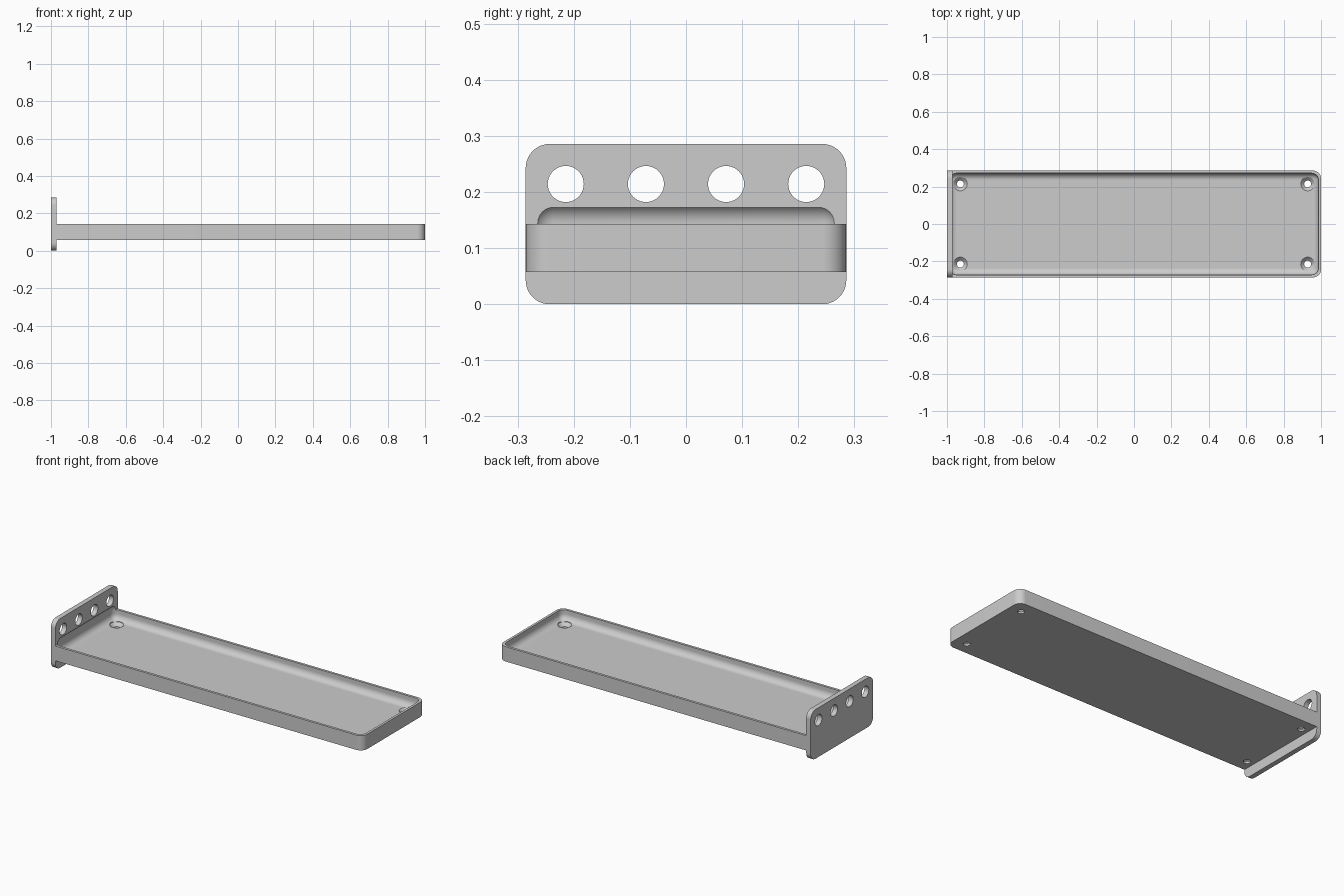
import bpy, bmesh, math
from mathutils import Matrix, Vector

if "Cube" in bpy.data.objects:
    bpy.data.objects.remove(bpy.data.objects["Cube"])

S = 1 / 70          # millimetres to scene units

grey = bpy.data.materials.new("light_grey")
grey.diffuse_color = (0.604, 0.604, 0.604, 1)
grey.use_nodes = True
grey.node_tree.nodes["Principled BSDF"].inputs["Base Color"].default_value = grey.diffuse_color


def make(name, bm):
    bmesh.ops.recalc_face_normals(bm, faces=bm.faces)
    bm.transform(Matrix.Scale(S, 4))
    me = bpy.data.meshes.new(name)
    bm.to_mesh(me)
    bm.free()
    me.materials.append(grey)
    ob = bpy.data.objects.new(name, me)
    bpy.context.collection.objects.link(ob)
    return ob


def box(name, lo, hi, radius, pick, segments=10):
    """Box between two corners, rounding the edges chosen by pick(midpoint, direction)."""
    bm = bmesh.new()
    lo, hi = Vector(lo), Vector(hi)
    bmesh.ops.create_cube(bm, size=1)
    for v in bm.verts:
        v.co = Vector(hi[i] if v.co[i] > 0 else lo[i] for i in range(3))
    edges = [e for e in bm.edges
             if pick((e.verts[0].co + e.verts[1].co) / 2,
                     (e.verts[1].co - e.verts[0].co).normalized())]
    bmesh.ops.bevel(bm, geom=edges, offset=radius, segments=segments,
                    profile=0.5, affect='EDGES')
    return make(name, bm)


def lathe(name, profile, matrix, n=40):
    """Closed solid of revolution from (radius, height) pairs."""
    bm = bmesh.new()
    rings = [[bm.verts.new((r * math.cos(2 * math.pi * k / n),
                            r * math.sin(2 * math.pi * k / n), h)) for k in range(n)]
             for r, h in profile]
    for a, b in zip(rings, rings[1:]):
        for k in range(n):
            j = (k + 1) % n
            bm.faces.new((a[k], a[j], b[j], b[k]))
    bm.faces.new(rings[0][::-1])
    bm.faces.new(rings[-1])
    bm.transform(matrix)
    return make(name, bm)


def boolean(target, other, operation):
    mod = target.modifiers.new("cut", 'BOOLEAN')
    mod.operation = operation
    mod.solver = 'EXACT'
    mod.object = other
    bpy.context.view_layer.objects.active = target
    bpy.ops.object.modifier_apply(modifier=mod.name)
    bpy.data.objects.remove(other)


# Upright mounting plate with rounded corners
shelf = box("shelf_with_end_plate", (-70, -20, 0), (-68, 20, 20), 3,
            lambda m, d: abs(d.x) > 0.9)

# Tray block, rounded at its free end
tray = box("tray_block", (-69.6, -20, 4), (70, 20, 10), 3,
           lambda m, d: abs(d.z) > 0.9 and m.x > 0)
boolean(shelf, tray, 'UNION')

# Fully rounded hollow, which bites slightly into the plate
hollow = box("hollow_cutter", (-69, -19, 6), (69, 19, 12.6), 2.5,
             lambda m, d: True)
boolean(shelf, hollow, 'DIFFERENCE')

# Row of holes through the plate
for y in (-15, -5, 5, 15):
    place = Matrix.Translation((-69, y, 15)) @ Matrix.Rotation(math.pi / 2, 4, 'Y')
    boolean(shelf, lathe("plate_hole_cutter", [(2.25, -3), (2.25, 3)], place), 'DIFFERENCE')

# Countersunk screw holes in the tray floor corners
for x in (-65, 65):
    for y in (-15, 15):
        profile = [(1.3, 2), (1.3, 4.7), (2.6, 6), (2.6, 8)]
        boolean(shelf, lathe("screw_hole_cutter", profile, Matrix.Translation((x, y, 0))),
                'DIFFERENCE')

# Smooth the fillets, keep the hard edges
bpy.ops.object.select_all(action='DESELECT')
shelf.select_set(True)
bpy.context.view_layer.objects.active = shelf
bpy.ops.object.shade_smooth_by_angle(angle=math.radians(30))
